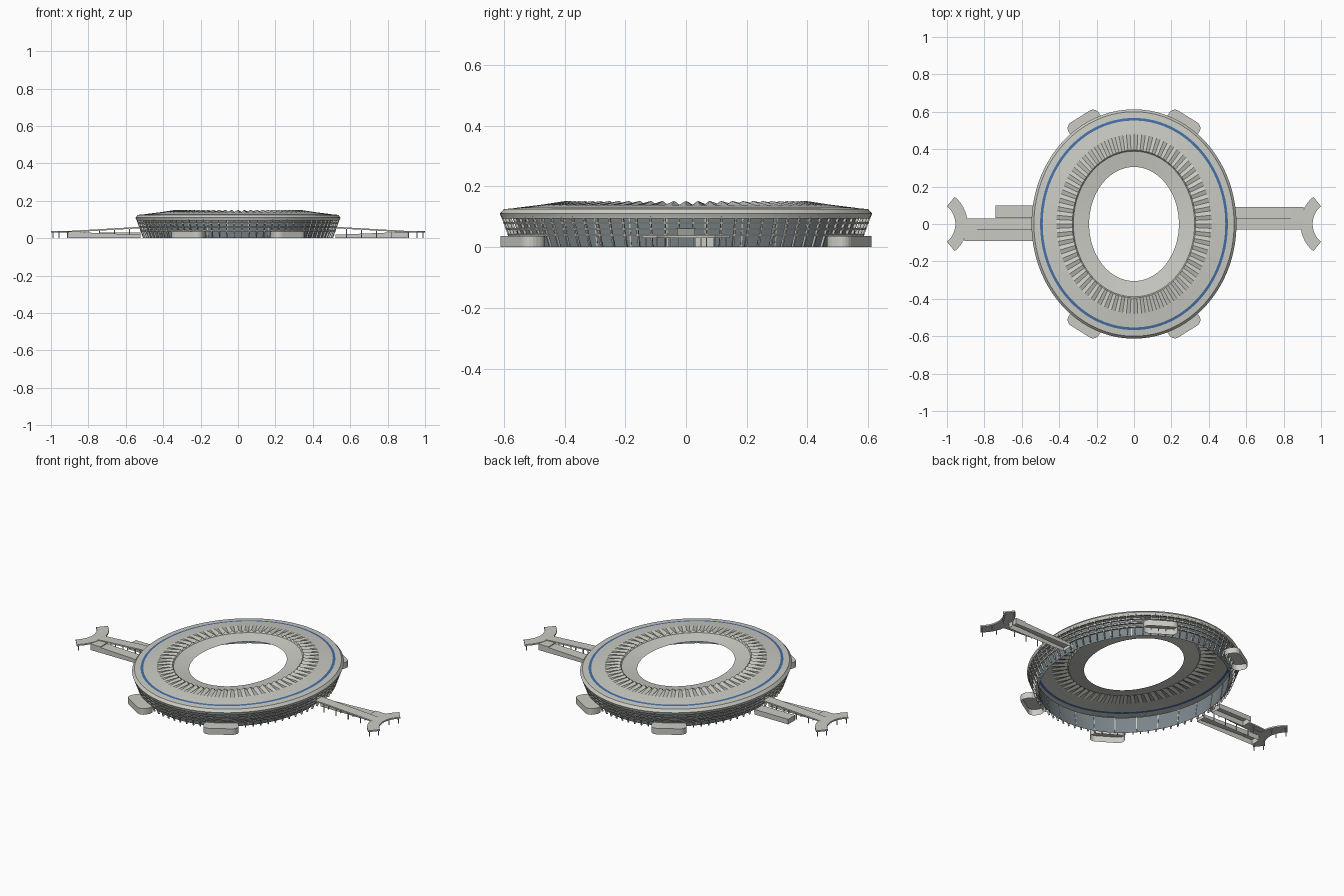
import bpy, bmesh
from math import sin, cos, pi, radians

cube = bpy.data.objects.get("Cube")
if cube:
    bpy.data.objects.remove(cube, do_unlink=True)


def material(name, rgb):
    m = bpy.data.materials.new(name)
    m.use_nodes = True
    m.diffuse_color = (*rgb, 1)
    m.node_tree.nodes["Principled BSDF"].inputs["Base Color"].default_value = (*rgb, 1)
    return m


CONCRETE = material("light concrete", (0.6, 0.6, 0.56))
BLUE = material("blue stripe", (0.06, 0.16, 0.38))
GLASS = material("grey glass", (0.2, 0.24, 0.26))

SEGMENTS = 128      # sides around the bowl
STRETCH = 0.065     # the bowl is longer along y by this much


def oval(a, t, z):
    return (a * cos(t), (a + STRETCH) * sin(t), z)


def finish(name, bm, *mats):
    bmesh.ops.recalc_face_normals(bm, faces=bm.faces)
    me = bpy.data.meshes.new(name)
    bm.to_mesh(me)
    bm.free()
    for m in mats:
        me.materials.append(m)
    ob = bpy.data.objects.new(name, me)
    bpy.context.collection.objects.link(ob)
    return ob


def sweep(bm, profile, closed=False, stripe=None):
    """Sweep (radius, z even, z odd) points round the oval; stripe = band in slot 1."""
    loops = []
    for a, even, odd in profile:
        loops.append([bm.verts.new(oval(a, 2 * pi * i / SEGMENTS, odd if i % 2 else even))
                      for i in range(SEGMENTS)])
    pairs = list(zip(loops, loops[1:] + loops[:1]))
    for k, (p, q) in enumerate(pairs if closed else pairs[:-1]):
        for i in range(SEGMENTS):
            j = (i + 1) % SEGMENTS
            f = bm.faces.new((p[i], p[j], q[j], q[i]))
            f.material_index = int(k == stripe)


def prism(bm, outline, top, base, floor=True):
    """Upright prism; top and base give the height for each x."""
    up = [bm.verts.new((x, y, top(x))) for x, y in outline]
    low = [bm.verts.new((x, y, base(x))) for x, y in outline]
    bm.faces.new(up)
    if floor:
        bm.faces.new(low[::-1])
    n = len(outline)
    for i in range(n):
        j = (i + 1) % n
        bm.faces.new((low[i], low[j], up[j], up[i]))


def flat(z):
    return lambda x: z


def rect(x0, x1, y0, y1):
    return [(x0, y0), (x1, y0), (x1, y1), (x0, y1)]


def turned(outline, s):
    return [(s * x, s * y) for x, y in outline]


def facade_radius(z):
    return 0.508 + 0.36 * z


# Roof: rim, blue stripe, folded ribs and funnel down to the opening
bm = bmesh.new()
sweep(bm, [(a, z, z) for a, z in ((0.5, 0.102), (0.544, 0.1), (0.548, 0.11), (0.535, 0.125),
                                  (0.502, 0.128), (0.488, 0.13), (0.415, 0.139))]
      + [(0.33, 0.152, 0.138), (0.324, 0.138, 0.138), (0.24, 0.124, 0.124)], stripe=4)
finish("roof", bm, CONCRETE, BLUE)

# Glass wall behind the lattice
bm = bmesh.new()
sweep(bm, [(0.485, 0, 0), (0.5, 0.102, 0.102)])
finish("glass_wall", bm, GLASS)

# Lattice rings
bm = bmesh.new()
for z in (0.036, 0.056, 0.076, 0.094):
    a = facade_radius(z)
    sweep(bm, [(a - 0.009, z, z), (a, z, z), (a + 0.002, z + 0.007, z + 0.007),
               (a - 0.007, z + 0.007, z + 0.007)], closed=True)
finish("facade_rings", bm, CONCRETE)


def fins(name, count, radius, depth, width):
    """Thin leaning posts round the oval."""
    bm = bmesh.new()
    for i in range(count):
        t = 2 * pi * (i + 0.5) / count
        quads = []
        for z in (0, 0.102):
            a = radius(z)
            quads.append([bm.verts.new(oval(r, t + d, z)) for r, d in
                          ((a, -width), (a, width), (a - depth, width), (a - depth, -width))])
        low, up = quads
        bm.faces.new(low)
        bm.faces.new(up)
        for k in range(4):
            j = (k + 1) % 4
            bm.faces.new((low[k], low[j], up[j], up[k]))
    finish(name, bm, CONCRETE)


fins("facade_columns", 80, facade_radius, 0.01, 0.0045)
fins("inner_posts", 28, lambda z: 0.486 + 0.15 * z, 0.004, 0.004)

# Four rounded entrance pods set along the curve of the bowl
for sx, side in ((1, "left"), (-1, "right")):
    for sy, end in ((1, "back"), (-1, "front")):
        bm = bmesh.new()
        ang = radians(-32)
        outline = []
        for cx, cy, start in ((0.06, 0.008, 0), (-0.06, 0.008, 90),
                              (-0.06, -0.008, 180), (0.06, -0.008, 270)):
            for k in range(6):
                t = radians(start + 18 * k)
                u, v = cx + 0.035 * cos(t), cy + 0.035 * sin(t)
                outline.append((sx * (0.265 + u * cos(ang) - v * sin(ang)),
                                sy * (0.538 + u * sin(ang) + v * cos(ang))))
        prism(bm, outline, flat(0.036), flat(0), floor=False)
        finish(f"pod_{end}_{side}", bm, CONCRETE)


def deck(x):
    return 0.038 + 0.058 * max(0, 0.92 - abs(x))


def ramp_top(x):
    return 0.034 - 0.04 * max(0, 0.9 - abs(x))


# Bridges with forked landings, the second turned half way round
for s, side in ((1, "left"), (-1, "right")):
    bm = bmesh.new()
    prism(bm, turned(rect(0.5, 0.91, -0.03, 0.03), s), deck, lambda x: deck(x) - 0.008)
    finish(f"bridge_{side}", bm, CONCRETE)

    # Crescent landing
    bm = bmesh.new()
    arc = [radians(180 - 50.6 + 101.2 * k / 14) for k in range(15)]
    band = [(1.078 + 0.123 * cos(t), 0.123 * sin(t)) for t in arc]
    band += [(1.078 + 0.188 * cos(t), 0.188 * sin(t)) for t in reversed(arc)]
    prism(bm, turned(band, s), flat(0.0385), flat(0.03))
    finish(f"landing_{side}", bm, CONCRETE)

    # Ramp beside the bridge
    bm = bmesh.new()
    prism(bm, turned(rect(0.52, 0.905, 0.03, 0.092), s), ramp_top, flat(0), floor=False)
    prism(bm, turned(rect(0.84, 0.905, 0.0, 0.092), s), flat(0.036), flat(0.03))
    finish(f"ramp_{side}", bm, CONCRETE)

    # Thin supports
    bm = bmesh.new()
    spots = [(x, y) for x in (0.58, 0.66, 0.74, 0.82) for y in (-0.022, 0.022)]
    spots += [(1.078 + r * cos(radians(180 + d)), r * sin(radians(180 + d)))
              for r in (0.13, 0.18) for d in (-47, -22, 22, 47)]
    for x, y in spots:
        post = rect(x - 0.002, x + 0.002, y - 0.002, y + 0.002)
        prism(bm, turned(post, s), lambda v: deck(v) - 0.006, flat(0))
    finish(f"bridge_posts_{side}", bm, CONCRETE)

# Low block beside the right bridge
bm = bmesh.new()
prism(bm, rect(-0.74, -0.52, 0.032, 0.098), flat(0.03), flat(0), floor=False)
finish("side_block", bm, CONCRETE)
